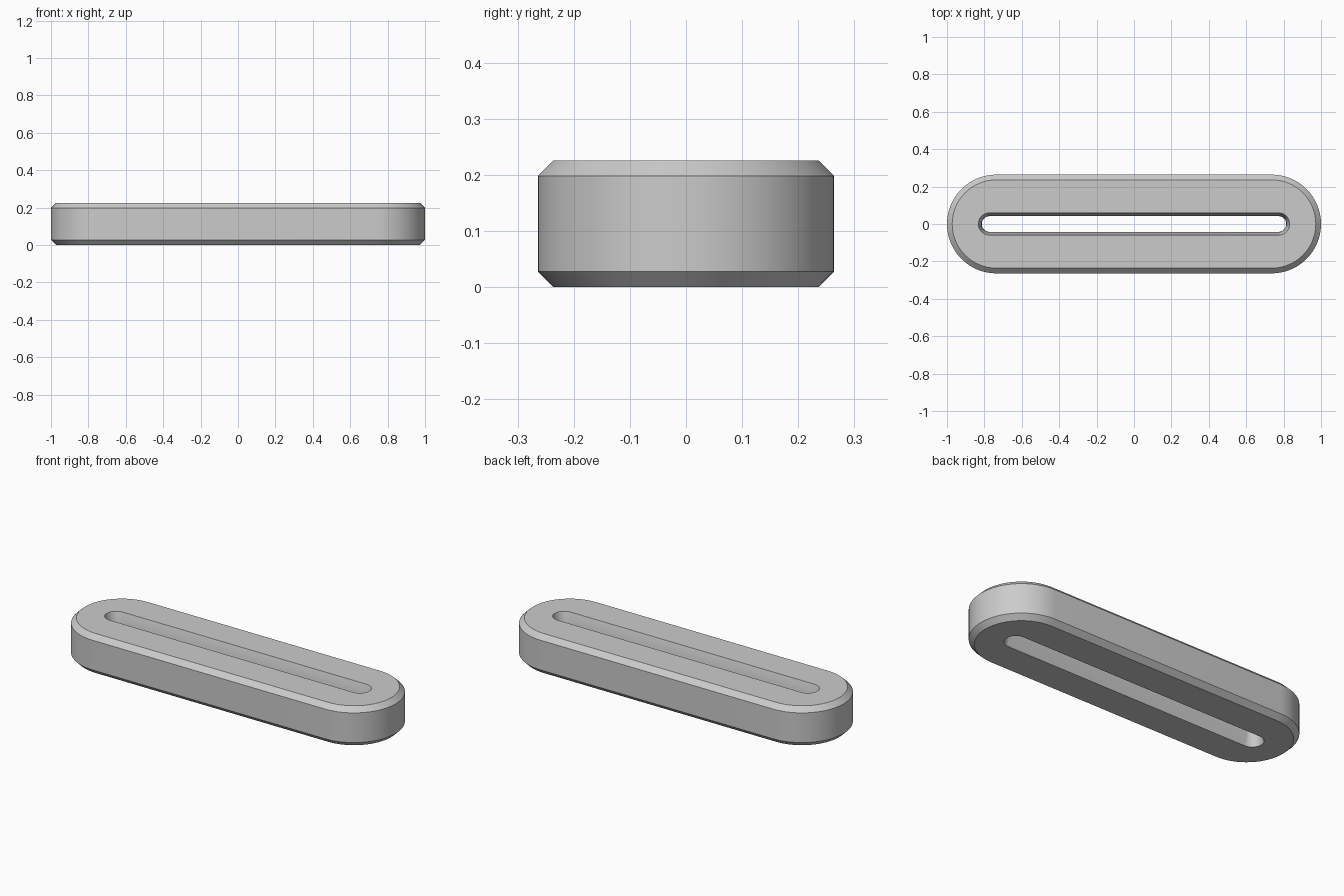
import bpy, bmesh, math

# Remove the default cube
cube = bpy.data.objects.get("Cube")
if cube:
    bpy.data.objects.remove(cube, do_unlink=True)

HEIGHT, CHAMFER = 0.226, 0.028
RADIUS, REACH = 0.264, 0.736          # outer outline: end radius and centre offset
SLOT_MID, SLOT_RIM, SLOT_REACH = 0.042, 0.06, 0.772
ARC_STEPS, WALL_STEPS = 32, 10


def stadium_ring(bm, radius, reach, z):
    """Ring of vertices around a straight-sided outline with round ends."""
    ring = []
    for side in (1, -1):
        for i in range(ARC_STEPS + 1):
            a = math.pi * (i / ARC_STEPS - 0.5)
            ring.append(bm.verts.new((side * (reach + radius * math.cos(a)),
                                      side * radius * math.sin(a), z)))
    return ring


# Cross-section: chamfered outer wall, then the slot wall bulging inwards
section = [(RADIUS - CHAMFER, REACH, 0),
           (RADIUS, REACH, CHAMFER),
           (RADIUS, REACH, HEIGHT - CHAMFER),
           (RADIUS - CHAMFER, REACH, HEIGHT)]
for i in range(WALL_STEPS + 1):
    t = 1 - 2 * i / WALL_STEPS
    r = SLOT_MID + (SLOT_RIM - SLOT_MID) * t * t
    section.append((r, SLOT_REACH, HEIGHT * (t + 1) / 2))

# Join neighbouring rings, closing the last back onto the first
bm = bmesh.new()
rings = [stadium_ring(bm, *p) for p in section]
for k, lower in enumerate(rings):
    upper = rings[(k + 1) % len(rings)]
    n = len(lower)
    for i in range(n):
        j = (i + 1) % n
        bm.faces.new((lower[i], lower[j], upper[j], upper[i]))
bmesh.ops.recalc_face_normals(bm, faces=bm.faces)
mesh = bpy.data.meshes.new("slotted_bar")
bm.to_mesh(mesh)
bm.free()

# Plain grey material
grey = bpy.data.materials.new("light_grey")
grey.use_nodes = True
color = (0.6, 0.6, 0.6, 1)
grey.diffuse_color = color
grey.node_tree.nodes["Principled BSDF"].inputs["Base Color"].default_value = color
mesh.materials.append(grey)

bar = bpy.data.objects.new("slotted_bar", mesh)
bpy.context.collection.objects.link(bar)
bpy.ops.object.select_all(action='DESELECT')
bar.select_set(True)
bpy.context.view_layer.objects.active = bar
bpy.ops.object.shade_smooth_by_angle(angle=math.radians(30))
